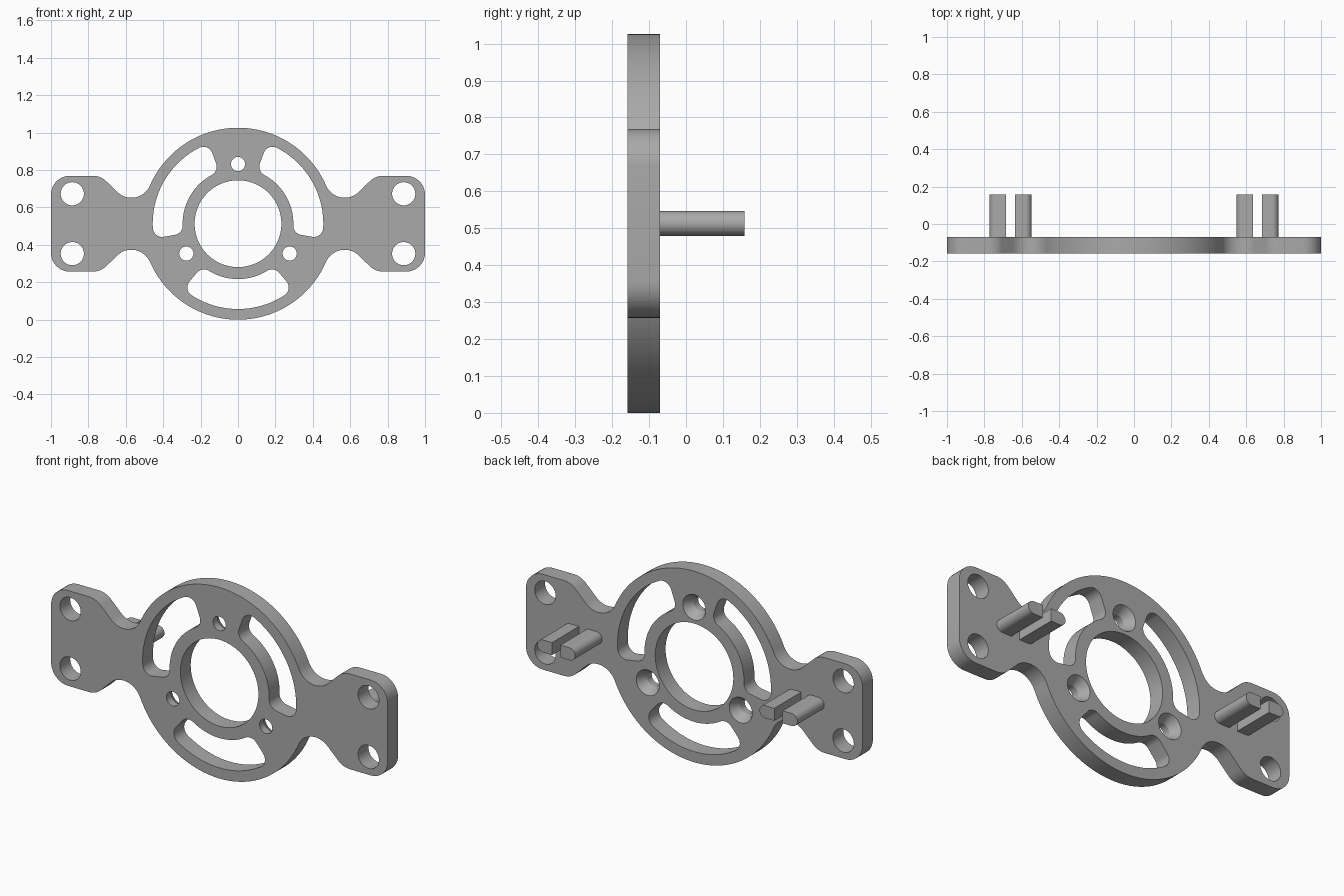
import bpy, bmesh
from math import sin, cos, asin, atan2, radians, degrees, pi

CZ = 0.513              # height of the hub axis
FRONT, BACK = -0.158, -0.07
TIP = 0.158             # end of the pins

cube = bpy.data.objects.get("Cube")
if cube:
    bpy.data.objects.remove(cube)

grey = bpy.data.materials.new("plain grey")
grey.use_nodes = True
colour = (0.4, 0.4, 0.4, 1)
grey.diffuse_color = colour
grey.node_tree.nodes["Principled BSDF"].inputs["Base Color"].default_value = colour


def arc(cx, cz, r, a, b, n=10):
    """Points on an arc from angle a to b, in degrees."""
    angles = [radians(a + (b - a) * i / n) for i in range(n + 1)]
    return [(cx + r * cos(t), cz + r * sin(t)) for t in angles]


def circle(cx, cz, r, n=48):
    return arc(cx, cz, r, 0, 360, n)[:-1]


def loft(bm, rings):
    """Closed solid through (outline, y) rings."""
    loops = [[bm.verts.new((x, y, z + CZ)) for x, z in pts] for pts, y in rings]
    n = len(loops[0])
    for lo, hi in zip(loops, loops[1:]):
        for i in range(n):
            j = (i + 1) % n
            bm.faces.new((lo[i], lo[j], hi[j], hi[i]))
    bm.faces.new(loops[0])
    bm.faces.new(loops[-1])


def finish(name, bm):
    bmesh.ops.remove_doubles(bm, verts=bm.verts, dist=1e-5)
    bmesh.ops.recalc_face_normals(bm, faces=bm.faces)
    mesh = bpy.data.meshes.new(name)
    bm.to_mesh(mesh)
    bm.free()
    mesh.materials.append(grey)
    obj = bpy.data.objects.new(name, mesh)
    bpy.context.collection.objects.link(obj)
    return obj


def smooth(obj):
    bpy.ops.object.select_all(action='DESELECT')
    obj.select_set(True)
    bpy.context.view_layer.objects.active = obj
    bpy.ops.object.shade_smooth_by_angle(angle=radians(30))


# Plate outline: one quarter (tab corner, shoulder, neck fillet, hub rim), mirrored
neck_x, neck_z = 0.57, 0.247
meet = degrees(atan2(neck_z, neck_x))
quarter = (arc(0.9, 0.156, 0.1, 0, 90)
           + arc(0.775, 0.156, 0.1, 90, 135)
           + arc(neck_x, neck_z, 0.108, 315, 180 + meet, 16)
           + arc(0, 0, CZ, meet, 90, 28)[1:])
upper = quarter + [(-x, z) for x, z in reversed(quarter[:-1])]
outline = upper + [(x, -z) for x, z in reversed(upper)]
bm = bmesh.new()
loft(bm, [(outline, FRONT), (outline, BACK)])
plate = finish("mounting_plate", bm)

# Curved slot: ring sector with rounded corners
r_in, r_out, fillet, half = 0.296, 0.456, 0.05, 40
a_out = half - degrees(asin(fillet / (r_out - fillet)))
a_in = half - degrees(asin(fillet / (r_in + fillet)))


def corner(dist, ang, a, b):
    t = radians(ang)
    return arc(dist * cos(t), dist * sin(t), fillet, a, b)


side = (arc(0, 0, r_out, 0, a_out, 16)[:-1]
        + corner(r_out - fillet, a_out, a_out, half + 90)
        + corner(r_in + fillet, a_in, half + 90, 180 + a_in)
        + arc(0, 0, r_in, a_in, 0, 14)[1:])
slot = side + [(x, -z) for x, z in reversed(side[1:-1])]


def turned(pts, ang):
    c, s = cos(radians(ang)), sin(radians(ang))
    return [(x * c - z * s, x * s + z * c) for x, z in pts]


# Cutters: bore, tab holes, slots and countersunk screw holes
bm = bmesh.new()
through = (FRONT - 0.05, BACK + 0.05)


def cut(pts):
    loft(bm, [(pts, y) for y in through])


cut(circle(0, 0, 0.232, 96))
for sx in (-1, 1):
    for sz in (-1, 1):
        cut(circle(sx * 0.886, sz * 0.16, 0.062))
for k in range(3):
    cut(turned(slot, 30 + 120 * k))
    t = radians(90 + 120 * k)
    x, z = 0.319 * cos(t), 0.319 * sin(t)
    small, wide = circle(x, z, 0.038), circle(x, z, 0.068)
    loft(bm, [(small, through[0]), (small, BACK - 0.05), (wide, BACK), (wide, through[1])])
cutter = finish("hole_cutter", bm)
cutter.hide_render = True

mod = plate.modifiers.new("holes", 'BOOLEAN')
mod.operation = 'DIFFERENCE'
mod.solver = 'EXACT'
mod.object = cutter
bpy.context.view_layer.objects.active = plate
bpy.ops.object.modifier_apply(modifier=mod.name)
bpy.data.objects.remove(cutter)
smooth(plate)

# Split pins on the back: flat towards the slit, round on the far side
for sx, label in ((1, "left"), (-1, "right")):
    for d, place in ((1, "a"), (-1, "b")):
        r, mid = 0.0335, sx * 0.66
        pts = [(0.025, -r)] + arc(0.1125 - r, 0, r, -90, 90, 16) + [(0.025, r)]
        pts = [(mid + d * x, z) for x, z in pts]
        bm = bmesh.new()
        loft(bm, [(pts, BACK - 0.005), (pts, TIP)])
        smooth(finish(f"{label}_pin_{place}", bm))
